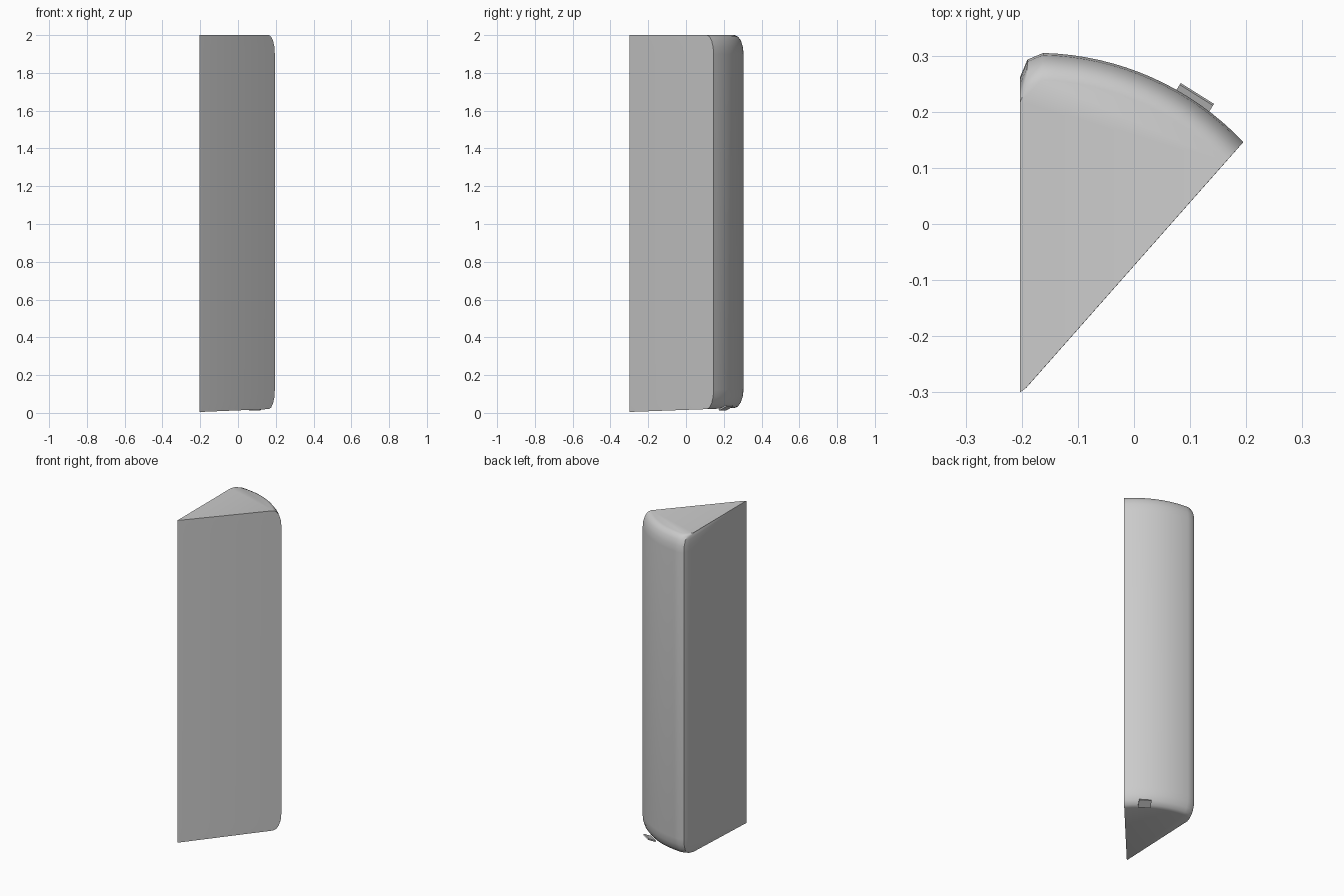
import bpy, bmesh, math
from mathutils import Vector

old = bpy.data.objects.get("Cube")
if old:
    bpy.data.objects.remove(old)

grey = bpy.data.materials.new("mid_grey")
grey.use_nodes = True
colour = (0.6, 0.6, 0.6, 1)
grey.diffuse_color = colour
grey.node_tree.nodes["Principled BSDF"].inputs["Base Color"].default_value = colour


def finish(name, bm, angle):
    bmesh.ops.recalc_face_normals(bm, faces=bm.faces)
    mesh = bpy.data.meshes.new(name)
    bm.to_mesh(mesh)
    bm.free()
    mesh.materials.append(grey)
    obj = bpy.data.objects.new(name, mesh)
    bpy.context.collection.objects.link(obj)
    bpy.ops.object.select_all(action='DESELECT')
    obj.select_set(True)
    bpy.context.view_layer.objects.active = obj
    bpy.ops.object.shade_smooth_by_angle(angle=math.radians(angle))
    return obj


# Wedge outline: narrow tip, curved back edge, softened back corner
tip = Vector((-0.203, -0.30))
centre, radius = Vector((-0.175, -0.205)), 0.51
outline = [tip + Vector((0.011, 0.008))]
for i in range(17):
    a = math.radians(43.5 + i * (88.5 - 43.5) / 16)
    outline.append(centre + radius * Vector((math.cos(a), math.sin(a))))
outline += [Vector((-0.19, 0.293)), Vector((-0.203, 0.262)), tip]


# Rings shrink towards the tip so only the outer curve is rounded
def ring(bm, scale, height, bottom):
    verts = []
    for p in outline:
        q = tip + (p - tip) * scale
        q.x = p.x if p.x < -0.2 else q.x
        z = height
        if bottom:
            z = 0.005 + 0.022 * (q.y - tip.y) / 0.6 + height
        verts.append(bm.verts.new((q.x, q.y, z)))
    return verts


# Quarter-round profile: shrink and distance from the end
bm = bmesh.new()
steps = [math.radians(a) for a in (0, 22.5, 45, 67.5, 90)]
curve = [(1 - 0.08 * (1 - math.cos(a)), 0.1 * (1 - math.sin(a))) for a in steps]
rings = [ring(bm, s, d, True) for s, d in reversed(curve)]
rings += [ring(bm, s, 2 - d, False) for s, d in curve]
count = len(outline)
for low, high in zip(rings, rings[1:]):
    for i in range(count):
        j = (i + 1) % count
        bm.faces.new((low[i], low[j], high[j], high[i]))
bm.faces.new(rings[0])
bm.faces.new(rings[-1])
finish("wedge_body", bm, 40)

# Small flat tab at the lower curved edge
bm = bmesh.new()
bmesh.ops.create_cube(bm, size=1)
tab = finish("bottom_tab", bm, 30)
tab.scale = (0.07, 0.05, 0.008)
tab.location = (0.10, 0.212, 0.027)
tab.rotation_euler = (math.radians(25), 0, math.radians(-32))
